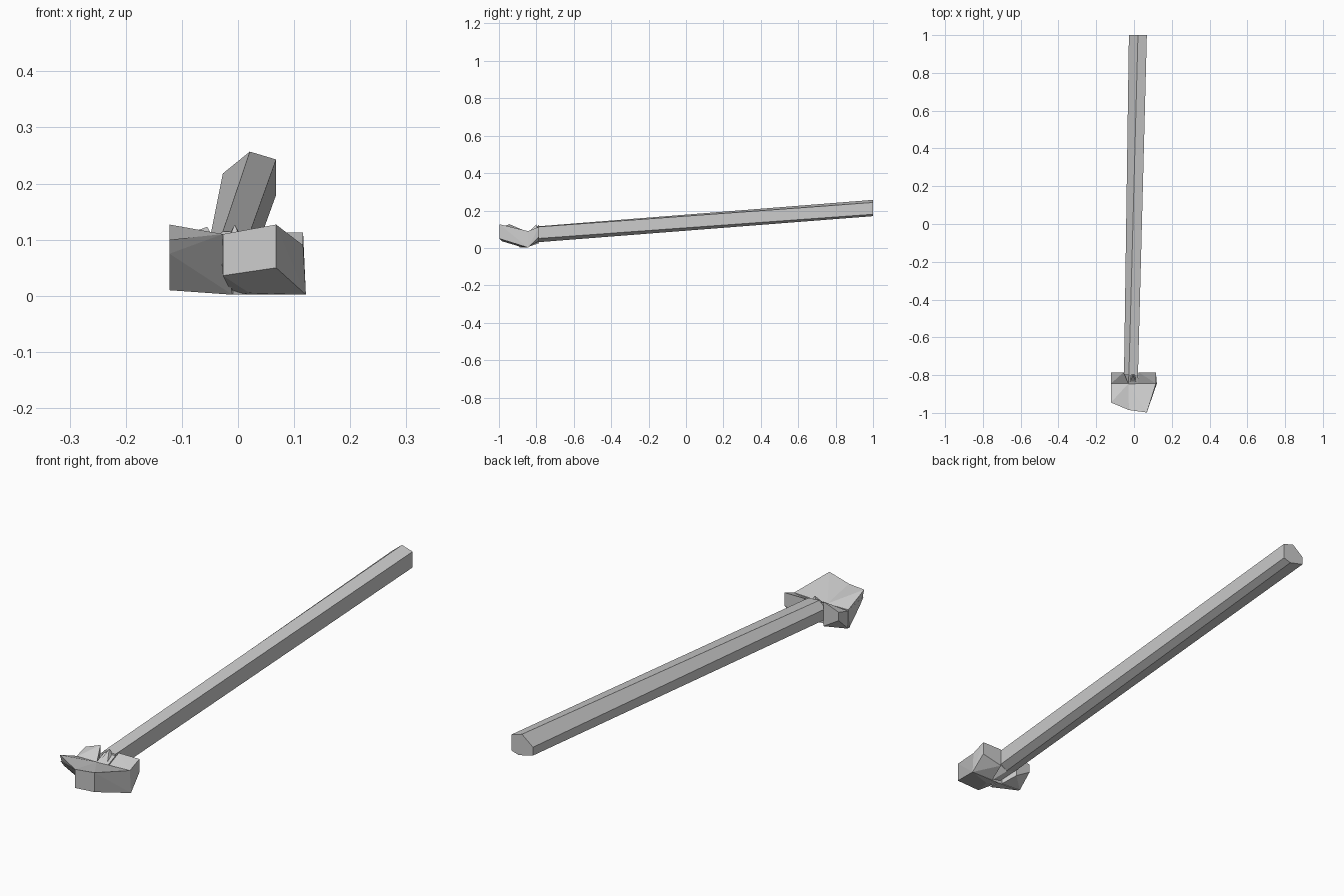
import bpy, bmesh, math


def finish(name, bm):
    bmesh.ops.recalc_face_normals(bm, faces=bm.faces)
    mesh = bpy.data.meshes.new(name)
    bm.to_mesh(mesh)
    bm.free()
    obj = bpy.data.objects.new(name, mesh)
    bpy.context.collection.objects.link(obj)
    return obj


def loft(name, near, near_y, far, far_y):
    """Solid between two matching (x, z) outlines."""
    bm = bmesh.new()
    a = [bm.verts.new((x, near_y, z)) for x, z in near]
    b = [bm.verts.new((x, far_y, z)) for x, z in far]
    n = len(a)
    for i in range(n):
        j = (i + 1) % n
        bm.faces.new((a[i], a[j], b[j], b[i]))
    bm.faces.new(a)
    bm.faces.new(b)
    return finish(name, bm)


def chunk(name, points):
    """Faceted lump around a few corner points."""
    bm = bmesh.new()
    for p in points:
        bm.verts.new(p)
    res = bmesh.ops.convex_hull(bm, input=bm.verts)
    loose = [v for v in bm.verts if not v.link_faces]
    bmesh.ops.delete(bm, geom=loose, context='VERTS')
    bmesh.ops.dissolve_limit(bm, angle_limit=math.radians(1.5),
                             verts=bm.verts, edges=bm.edges)
    return finish(name, bm)


# Long six-sided handle, slightly twisted and rising to the back
loft("handle",
     [(-0.053, 0.088), (-0.027, 0.115), (0.021, 0.112),
      (0.021, 0.05), (-0.008, 0.03), (-0.052, 0.045)], -0.80,
     [(-0.027, 0.218), (0.021, 0.257), (0.068, 0.243),
      (0.068, 0.18), (0.035, 0.17), (-0.027, 0.185)], 1.0)

# Handle root buried in the head
chunk("handle_root", [
    (-0.05, -0.79, 0.08), (-0.027, -0.79, 0.112), (0.021, -0.79, 0.11),
    (0.021, -0.79, 0.045), (-0.01, -0.79, 0.03), (-0.05, -0.79, 0.045),
    (-0.03, -0.86, 0.08), (0.02, -0.86, 0.08),
    (0.02, -0.86, 0.003), (-0.01, -0.88, 0.002)])

# Right half of the head, with the blunt striking face
chunk("head_right", [
    (-0.027, -0.985, 0.11), (0.068, -0.998, 0.127),
    (0.068, -0.998, 0.05), (-0.027, -0.985, 0.036),
    (0.116, -0.845, 0.09), (0.121, -0.845, 0.002),
    (-0.03, -0.845, 0.085), (0.02, -0.88, 0.005), (-0.01, -0.845, 0.002)])

# Left half of the head, undercut towards the bottom
chunk("head_left", [
    (-0.122, -0.92, 0.075), (-0.122, -0.85, 0.01), (-0.01, -0.89, 0.002),
    (-0.027, -0.985, 0.11), (-0.122, -0.94, 0.10), (-0.122, -0.845, 0.085),
    (-0.01, -0.845, 0.085), (-0.01, -0.845, 0.002)])

# Raised lip along the upper left of the head
chunk("head_lip", [
    (-0.122, -0.945, 0.127), (-0.122, -0.935, 0.10), (-0.027, -0.985, 0.11),
    (-0.122, -0.845, 0.085), (-0.03, -0.845, 0.085)])

# Flared ears behind the head
chunk("right_ear", [
    (0.116, -0.845, 0.09), (0.121, -0.845, 0.002), (0.02, -0.845, 0.08),
    (0.02, -0.845, 0.003), (0.116, -0.785, 0.113), (0.025, -0.785, 0.113),
    (0.116, -0.785, 0.06), (0.025, -0.785, 0.04)])
chunk("left_ear", [
    (-0.122, -0.845, 0.08), (-0.122, -0.845, 0.01), (-0.03, -0.845, 0.08),
    (-0.03, -0.845, 0.005), (-0.122, -0.785, 0.098), (-0.055, -0.785, 0.123),
    (-0.122, -0.785, 0.065), (-0.055, -0.785, 0.025)])

# Small spike where the handle enters the head
chunk("collar_spike", [
    (-0.025, -0.845, 0.08), (0.015, -0.845, 0.08), (-0.006, -0.80, 0.127),
    (-0.025, -0.79, 0.09), (0.015, -0.79, 0.09)])
